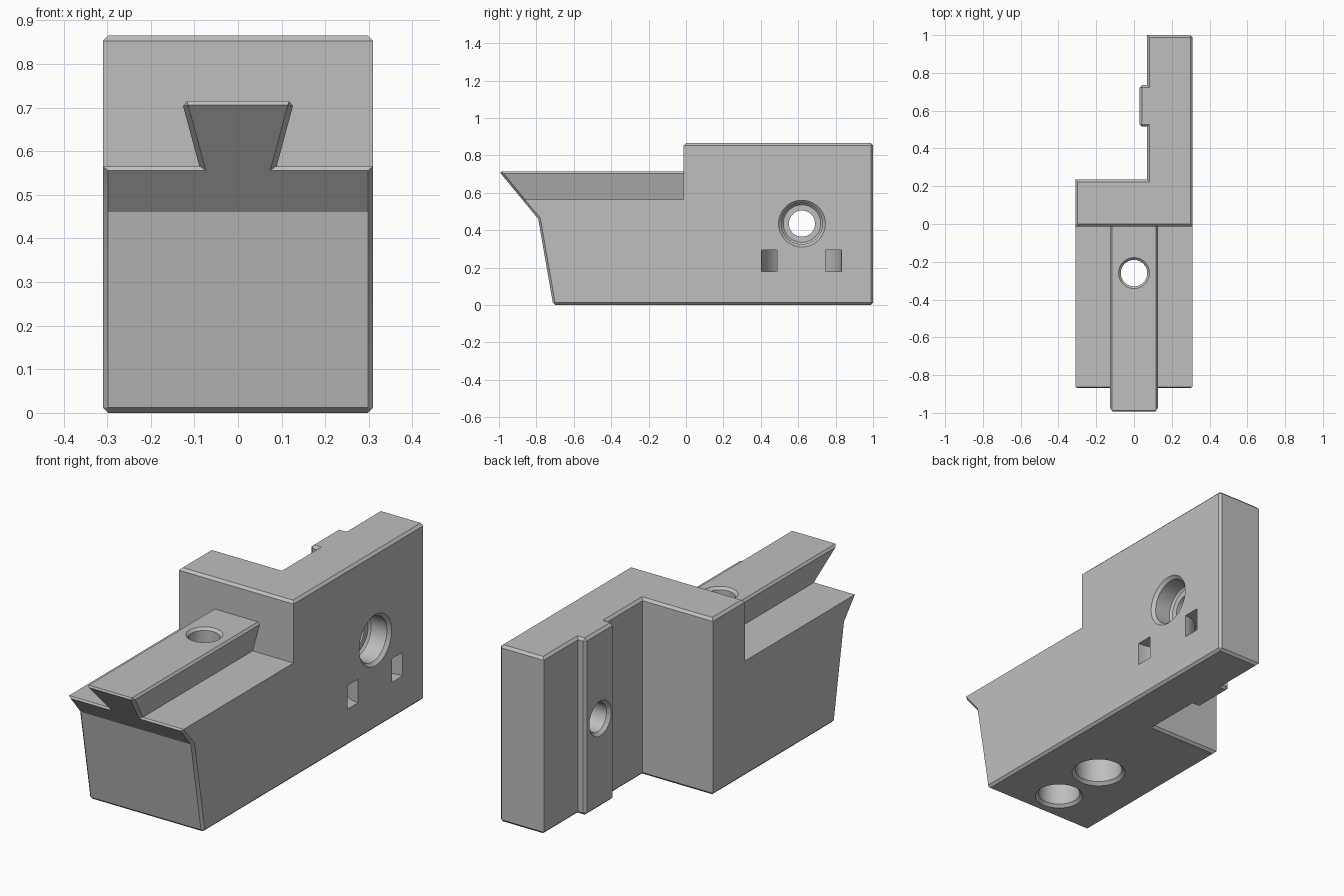
import bpy, bmesh, math

cube = bpy.data.objects.get("Cube")
if cube:
    bpy.data.objects.remove(cube, do_unlink=True)

# Single grey plastic colour
grey = bpy.data.materials.new("grey plastic")
grey.use_nodes = True
grey.diffuse_color = (0.52, 0.52, 0.52, 1)
grey.node_tree.nodes["Principled BSDF"].inputs["Base Color"].default_value = (0.52, 0.52, 0.52, 1)

W = 0.31        # half width
STEP = 0.565    # height of the front ledge
TOP = 0.865     # height of the rear block
FACE = -0.013   # front of the rear block
WING = 0.07     # inner side of the rear wing
CH = 0.012      # edge chamfer


def near(a, b):
    return abs(a - b) < 1e-3


def finish(name, bm):
    bmesh.ops.recalc_face_normals(bm, faces=bm.faces)
    mesh = bpy.data.meshes.new(name)
    bm.to_mesh(mesh)
    bm.free()
    mesh.materials.append(grey)
    obj = bpy.data.objects.new(name, mesh)
    bpy.context.collection.objects.link(obj)
    return obj


def prism(name, outline, place, lo, hi, chamfered):
    """Extrude an outline; chamfer edges chosen by a rule on their ends."""
    bm = bmesh.new()
    ends = [[bm.verts.new(place(u, v, w)) for u, v in outline] for w in (lo, hi)]
    n = len(outline)
    bm.faces.new(ends[0])
    bm.faces.new(ends[1])
    for i in range(n):
        j = (i + 1) % n
        bm.faces.new((ends[0][i], ends[0][j], ends[1][j], ends[1][i]))
    bmesh.ops.recalc_face_normals(bm, faces=bm.faces)
    edges = [e for e in bm.edges if chamfered(e.verts[0].co, e.verts[1].co)]
    bmesh.ops.bevel(bm, geom=edges, offset=CH, offset_type='OFFSET',
                    segments=1, profile=0.5, affect='EDGES')
    return finish(name, bm)


def lathe(name, profile, place, hollow=False, sides=64):
    """Revolve (radius, depth) pairs; hollow closes the profile into a ring."""
    bm = bmesh.new()
    rings = []
    for r, t in profile:
        angles = [2 * math.pi * i / sides for i in range(sides)]
        rings.append([bm.verts.new(place(r * math.cos(a), r * math.sin(a), t)) for a in angles])
    pairs = list(zip(rings, rings[1:]))
    if hollow:
        pairs.append((rings[-1], rings[0]))
    else:
        bm.faces.new(rings[0])
        bm.faces.new(rings[-1])
    for a, b in pairs:
        for i in range(sides):
            j = (i + 1) % sides
            bm.faces.new((a[i], a[j], b[j], b[i]))
    return finish(name, bm)


def combine(target, other, operation):
    mod = target.modifiers.new(operation, 'BOOLEAN')
    mod.operation = operation
    mod.solver = 'EXACT'
    mod.object = other
    bpy.context.view_layer.objects.active = target
    bpy.ops.object.modifier_apply(modifier=mod.name)
    bpy.data.objects.remove(other, do_unlink=True)


def nose(z):
    """Front of the overhanging slope at height z."""
    return -0.79 - 0.21 * (z - 0.46) / 0.255


# Front body with sloping nose
def body_edges(a, b):
    front = a.y < -0.6 and b.y < -0.6
    bottom = near(a.z, 0) and near(b.z, 0) and near(a.x, b.x)
    crease = near(a.z, 0.46) and near(b.z, 0.46)
    return (front or bottom) and not crease


body = prism("clamp_body",
             [(-0.71, 0), (-0.79, 0.46), (nose(STEP), STEP), (0.1, STEP), (0.1, 0)],
             lambda u, v, w: (w, u, v), -W, W, body_edges)


# L-shaped rear block
def block_edges(a, b):
    level = near(a.z, b.z)
    outer_corner = a.x > 0.3 and b.x > 0.3 and a.y > 0.9 and b.y > 0.9
    return level or outer_corner


rear_block = prism("rear_block",
                   [(-W, FACE), (W, FACE), (W, 1), (WING, 1), (WING, 0.235), (-W, 0.235)],
                   lambda u, v, w: (u, v, w), 0, TOP, block_edges)

# Dovetail rail
rail = prism("dovetail_rail",
             [(-0.071, 0.5), (0.071, 0.5), (0.129, 0.715), (-0.129, 0.715)],
             lambda u, v, w: (u, nose(v) if w < 0 else w, v), -1, 0.1,
             lambda a, b: not (a.z < 0.6 and b.z < 0.6) and not (a.y > 0 and b.y > 0))

# Vertical pad on the inner side of the wing
pad = prism("wing_pad",
            [(0.03, 0.515), (0.03, 0.735), (0.15, 0.735), (0.15, 0.515)],
            lambda u, v, w: (u, v, w), 0, TOP,
            lambda a, b: a.x < 0.1 or b.x < 0.1)

for part in (rear_block, rail, pad):
    combine(body, part, 'UNION')

# Stepped bolt hole up through the rail
rail_hole = lathe("rail_bolt_hole",
                  [(0.135, -0.01), (0.11, 0.015), (0.11, 0.3), (0.07, 0.3),
                   (0.07, 0.703), (0.09, 0.723)],
                  lambda c, s, t: (c, s - 0.26, t))

# Blind socket in the underside
socket = lathe("underside_socket", [(0.122, -0.01), (0.098, 0.014), (0.098, 0.25)],
               lambda c, s, t: (c, s - 0.55, t))

# Stepped bolt hole across the wing
wing_hole = lathe("wing_bolt_hole",
                  [(0.135, -0.01), (0.11, 0.015), (0.11, 0.1), (0.1, 0.11),
                   (0.07, 0.11), (0.07, 0.265), (0.095, 0.29)],
                  lambda c, s, t: (W - t, c + 0.62, s + 0.435))

# Curved strap channel under the wing hole
channel = lathe("strap_channel",
                [(0.13, 0.18), (0.214, 0.18), (0.214, 0.295), (0.13, 0.295)],
                lambda c, s, t: (W + c, s + 0.617, t), hollow=True)

for cutter in (rail_hole, socket, wing_hole, channel):
    combine(body, cutter, 'DIFFERENCE')

# Smooth bores, sharp edges
bpy.ops.object.select_all(action='DESELECT')
body.select_set(True)
bpy.context.view_layer.objects.active = body
bpy.ops.object.shade_smooth_by_angle(angle=math.radians(25))
